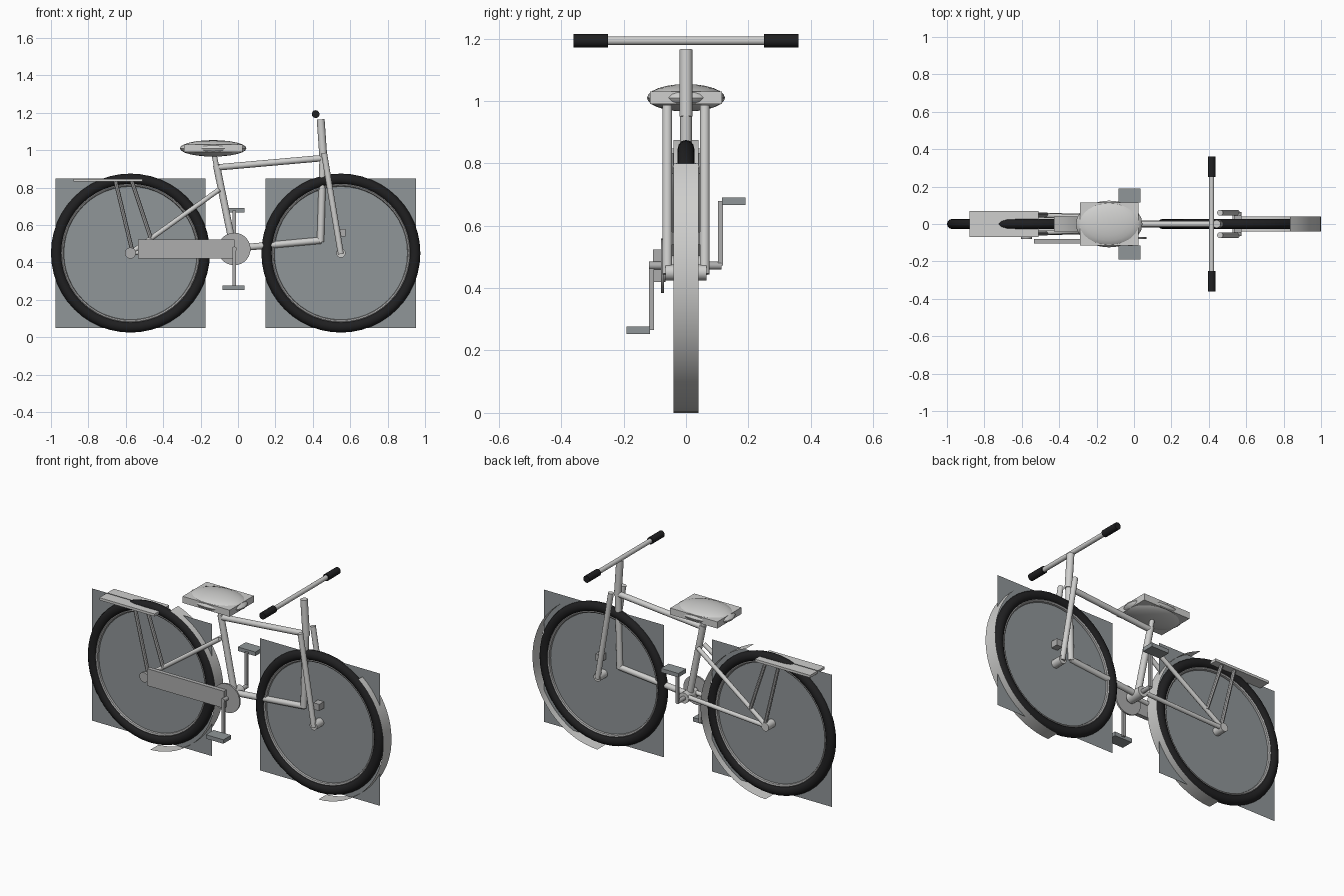
import bpy, bmesh, math
from mathutils import Vector

if "Cube" in bpy.data.objects:
    bpy.data.objects.remove(bpy.data.objects["Cube"])


def material(name, col):
    m = bpy.data.materials.new(name)
    m.diffuse_color = (*col, 1)
    m.use_nodes = True
    m.node_tree.nodes["Principled BSDF"].inputs["Base Color"].default_value = m.diffuse_color
    return m


SILVER = material("silver", (0.62, 0.62, 0.61))
GREY = material("mid grey", (0.42, 0.42, 0.42))
STEEL = material("blue grey", (0.28, 0.305, 0.315))
BLACK = material("black rubber", (0.014, 0.014, 0.015))


def finish(name, bm, mat, smooth=True):
    me = bpy.data.meshes.new(name)
    bm.to_mesh(me)
    bm.free()
    me.materials.append(mat)
    ob = bpy.data.objects.new(name, me)
    bpy.context.collection.objects.link(ob)
    if smooth:
        bpy.context.view_layer.objects.active = ob
        ob.select_set(True)
        bpy.ops.object.shade_smooth_by_angle(angle=math.radians(40))
        ob.select_set(False)
    return ob


def tube(name, a, b, r, mat=SILVER, segs=14):
    a, b = Vector(a), Vector(b)
    bm = bmesh.new()
    bmesh.ops.create_cone(bm, cap_ends=True, segments=segs, radius1=r, radius2=r, depth=(b - a).length)
    bm.transform((b - a).to_track_quat('Z', 'Y').to_matrix().to_4x4())
    bmesh.ops.translate(bm, verts=bm.verts, vec=(a + b) / 2)
    return finish(name, bm, mat)


def box(name, x, y, z, mat):
    bm = bmesh.new()
    bmesh.ops.create_cube(bm, size=1)
    for v in bm.verts:
        v.co = [lo + (c + 0.5) * (hi - lo) for c, (lo, hi) in zip(v.co, (x, y, z))]
    return finish(name, bm, mat, False)


def ring(name, cx, cz, major, ry, rr, mat, n=48, m=12):
    """Torus about the y axis with an elliptical section."""
    bm = bmesh.new()
    rows = []
    for i in range(n):
        t = 2 * math.pi * i / n
        row = []
        for j in range(m):
            p = 2 * math.pi * j / m
            r = major + rr * math.cos(p)
            row.append(bm.verts.new((cx + r * math.cos(t), ry * math.sin(p), cz + r * math.sin(t))))
        rows.append(row)
    for i in range(n):
        for j in range(m):
            k, l = (i + 1) % n, (j + 1) % m
            bm.faces.new((rows[i][j], rows[i][l], rows[k][l], rows[k][j]))
    bmesh.ops.recalc_face_normals(bm, faces=bm.faces)
    return finish(name, bm, mat)


def fender(name, cx, cz, r, half, start, end, n=28):
    """Thin curved sheet round the forward side of a wheel."""
    bm = bmesh.new()
    prev = None
    for i in range(n + 1):
        t = math.radians(start + (end - start) * i / n)
        x, z = cx + r * math.cos(t), cz + r * math.sin(t)
        cur = (bm.verts.new((x, -half, z)), bm.verts.new((x, half, z)))
        if prev:
            bm.faces.new((prev[0], cur[0], cur[1], prev[1]))
        prev = cur
    return finish(name, bm, SILVER)


# Wheels: tyre, rim, square spoke sheet, hub and fender
AX = 0.45
for tag, cx, start in (("rear", -0.575, 71), ("front", 0.55, 51)):
    ring(tag + "_tyre", cx, AX, 0.396, 0.027, 0.029, BLACK)
    ring(tag + "_rim", cx, AX, 0.366, 0.014, 0.01, GREY, m=8)
    bm = bmesh.new()
    bm.faces.new([bm.verts.new((cx + sx * 0.402, 0, AX + sz * 0.4))
                  for sx, sz in ((-1, -1), (1, -1), (1, 1), (-1, 1))])
    finish(tag + "_spoke_sheet", bm, STEEL, False)
    tube(tag + "_hub", (cx, -0.065, AX), (cx, 0.065, AX), 0.025)
    fender(tag + "_fender", cx, AX, 0.45, 0.04, start, -88)

# Frame tubes
tube("seat_post", (-0.13, 0, 0.99), (-0.105, 0, 0.86), 0.014)
tube("seat_tube", (-0.115, 0, 0.92), (-0.025, 0, 0.48), 0.019)
tube("top_tube", (-0.11, 0, 0.908), (0.455, 0, 0.958), 0.017)
tube("head_tube", (0.455, 0, 0.98), (0.441, 0, 0.51), 0.019)
tube("down_tube", (0.445, 0, 0.518), (-0.02, 0, 0.475), 0.018)
tube("stem", (0.457, 0, 0.95), (0.442, 0, 1.165), 0.021)

# Paired tubes: fork, stays and rack legs
for s, side in ((-1, "near"), (1, "far")):
    y = 0.06 * s
    tube(side + "_fork_leg", (0.46, y, 0.985), (0.55, y, 0.445), 0.016)
    y = 0.05 * s
    tube(side + "_seat_stay", (-0.1, y * 0.6, 0.79), (-0.575, y, 0.45), 0.013)
    tube(side + "_chain_stay", (-0.02, y * 0.7, 0.48), (-0.575, y, 0.45), 0.013)
    tube(side + "_rack_leg_rear", (-0.655, y, 0.835), (-0.565, y, 0.46), 0.011, GREY, 8)
    tube(side + "_rack_leg_front", (-0.568, y, 0.835), (-0.465, y, 0.525), 0.011, GREY, 8)

# Rear rack and front wheel block
box("rear_rack", (-0.88, -0.51), (-0.07, 0.07), (0.832, 0.847), SILVER)
box("front_block", (0.535, 0.575), (-0.045, 0.045), (0.54, 0.58), GREY)

# Seat: padded dome through a flat base
box("seat_base", (-0.29, 0.025), (-0.115, 0.115), (0.99, 1.03), SILVER)
bm = bmesh.new()
bmesh.ops.create_uvsphere(bm, u_segments=24, v_segments=12, radius=1)
for v in bm.verts:
    v.co = (-0.133 + v.co.x * 0.178, v.co.y * 0.125, 1.01 + v.co.z * 0.044)
finish("seat_dome", bm, SILVER)

# Handlebar and grips
tube("handlebar", (0.415, -0.35, 1.193), (0.415, 0.35, 1.193), 0.014)
for s, side in ((-1, "near"), (1, "far")):
    tube(side + "_grip", (0.415, 0.25 * s, 1.193), (0.415, 0.36 * s, 1.193), 0.021, BLACK)

# Drive train
CX, CZ = -0.02, 0.472
tube("bottom_bracket", (CX, -0.05, CZ), (CX, 0.05, CZ), 0.032)
tube("crank_spindle", (CX, -0.118, CZ), (CX, 0.113, CZ), 0.013, GREY)
tube("chainring", (CX, -0.08, CZ), (CX, -0.07, CZ), 0.087, GREY, 28)
tube("rear_sprocket", (-0.575, -0.08, AX), (-0.575, -0.065, AX), 0.03, GREY)
box("chain_guard", (-0.535, CX), (-0.105, -0.08), (0.42, 0.523), GREY)
for s, side in ((-1, "near"), (1, "far")):
    z1 = CZ + s * 0.207
    ys = sorted((s * 0.103, s * 0.118))
    box(side + "_crank", (CX - 0.009, CX + 0.009), ys, sorted((CZ, z1)), GREY)
    box(side + "_pedal", (-0.082, 0.035), sorted((s * 0.116, s * 0.19)), (z1 - 0.012, z1 + 0.012), STEEL)
